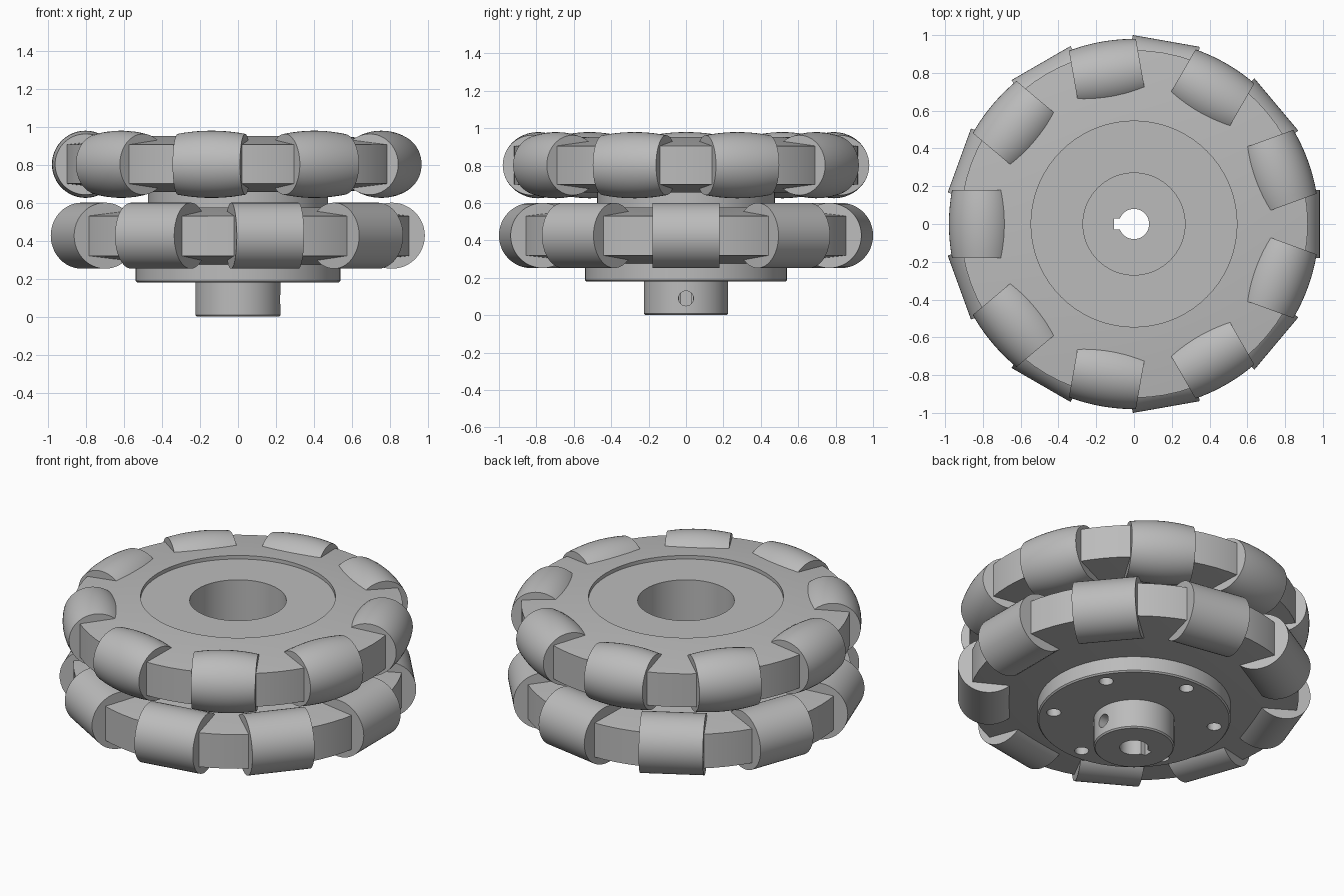
import bpy, bmesh, math
from mathutils import Matrix, Vector

if "Cube" in bpy.data.objects:
    bpy.data.objects.remove(bpy.data.objects["Cube"])

gray = bpy.data.materials.new("plain_gray")
gray.use_nodes = True
gray.diffuse_color = (0.5, 0.5, 0.5, 1)
gray.node_tree.nodes["Principled BSDF"].inputs["Base Color"].default_value = (0.5, 0.5, 0.5, 1)


def add_object(name, mesh):
    obj = bpy.data.objects.new(name, mesh)
    bpy.context.collection.objects.link(obj)
    return obj


def activate(obj):
    bpy.ops.object.select_all(action='DESELECT')
    obj.select_set(True)
    bpy.context.view_layer.objects.active = obj


def smooth(obj):
    activate(obj)
    bpy.ops.object.shade_smooth_by_angle(angle=math.radians(30))


def lathe(name, profile, closed=True, steps=72):
    """Spin a (radius, height) profile around z."""
    bm = bmesh.new()
    verts = [bm.verts.new((r, 0, z)) for r, z in profile]
    edges = [bm.edges.new(pair) for pair in zip(verts, verts[1:])]
    if closed:
        edges.append(bm.edges.new((verts[-1], verts[0])))
    bmesh.ops.spin(bm, geom=verts + edges, cent=(0, 0, 0), axis=(0, 0, 1),
                   angle=math.tau, steps=steps)
    bmesh.ops.remove_doubles(bm, verts=bm.verts, dist=0.0001)
    bmesh.ops.recalc_face_normals(bm, faces=bm.faces)
    mesh = bpy.data.meshes.new(name)
    bm.to_mesh(mesh)
    bm.free()
    mesh.materials.append(gray)
    return add_object(name, mesh)


def cut(target, cutter):
    cutter.hide_render = True
    mod = target.modifiers.new("cut", 'BOOLEAN')
    mod.operation = 'DIFFERENCE'
    mod.solver = 'EXACT'
    mod.object = cutter
    activate(target)
    bpy.ops.object.modifier_apply(modifier=mod.name)
    bpy.data.objects.remove(cutter)


def drill(target, radius, depth, location, rotation=(0, 0, 0)):
    bpy.ops.mesh.primitive_cylinder_add(vertices=24, radius=radius, depth=depth,
                                        location=location, rotation=rotation)
    bpy.context.object.data.materials.append(gray)
    cut(target, bpy.context.object)


# Hub with flange and shaft bore
hub = lathe("hub", [(0.08, 0), (0.217, 0), (0.225, 0.008), (0.225, 0.18), (0.532, 0.18),
                    (0.54, 0.188), (0.54, 0.29), (0.08, 0.29)])

# Keyway, bolt holes and set screw hole
bpy.ops.mesh.primitive_cube_add(size=1, location=(-0.06, 0, 0.15))
keyway = bpy.context.object
keyway.scale = (0.09, 0.056, 0.5)
keyway.data.materials.append(gray)
cut(hub, keyway)
for i in range(6):
    a = math.radians(30 + 60 * i)
    drill(hub, 0.04, 0.16, (0.455 * math.cos(a), 0.455 * math.sin(a), 0.18))
drill(hub, 0.04, 0.2, (0.17, 0, 0.09), (0, math.pi / 2, 0))
smooth(hub)

# Two tapered roller discs and the spacer between them
smooth(lathe("lower_disc", [(0.27, 0.275), (0.54, 0.275), (0.92, 0.32), (0.92, 0.53),
                            (0.55, 0.575), (0.27, 0.575)]))
smooth(lathe("spacer", [(0.27, 0.57), (0.475, 0.57), (0.475, 0.66), (0.27, 0.66)]))
smooth(lathe("upper_disc", [(0.27, 0.655), (0.55, 0.655), (0.92, 0.70), (0.92, 0.905),
                            (0.55, 0.952), (0.545, 0.952), (0.545, 0.93), (0.27, 0.93)]))


def roller_ring(name, profile, distance, height, first_angle, count=9):
    """Place rollers tangentially around the wheel, sharing one mesh."""
    first = lathe(name + "_1", profile, closed=False, steps=48)
    smooth(first)
    for i in range(count):
        obj = first if i == 0 else add_object(f"{name}_{i + 1}", first.data)
        turn = Matrix.Rotation(first_angle + math.tau * i / count, 4, 'Z')
        obj.matrix_world = (turn @ Matrix.Translation(Vector((distance, 0, height)))
                            @ Matrix.Rotation(math.pi / 2, 4, 'X'))


# Straight rollers below, barrel rollers above, staggered by half a step
half = 0.18
straight = [(0, -half), (0.174, -half), (0.174, half), (0, half)]
roller_ring("lower_roller", straight, 0.81, 0.426, 0)

wheel_radius = 0.98
steps = [half * (k / 5 - 1) for k in range(11)]
barrel = [(0.177 - wheel_radius + math.sqrt(wheel_radius ** 2 - t * t), t) for t in steps]
roller_ring("upper_roller", [(0, -half)] + barrel + [(0, half)], 0.803, 0.802, math.pi)
